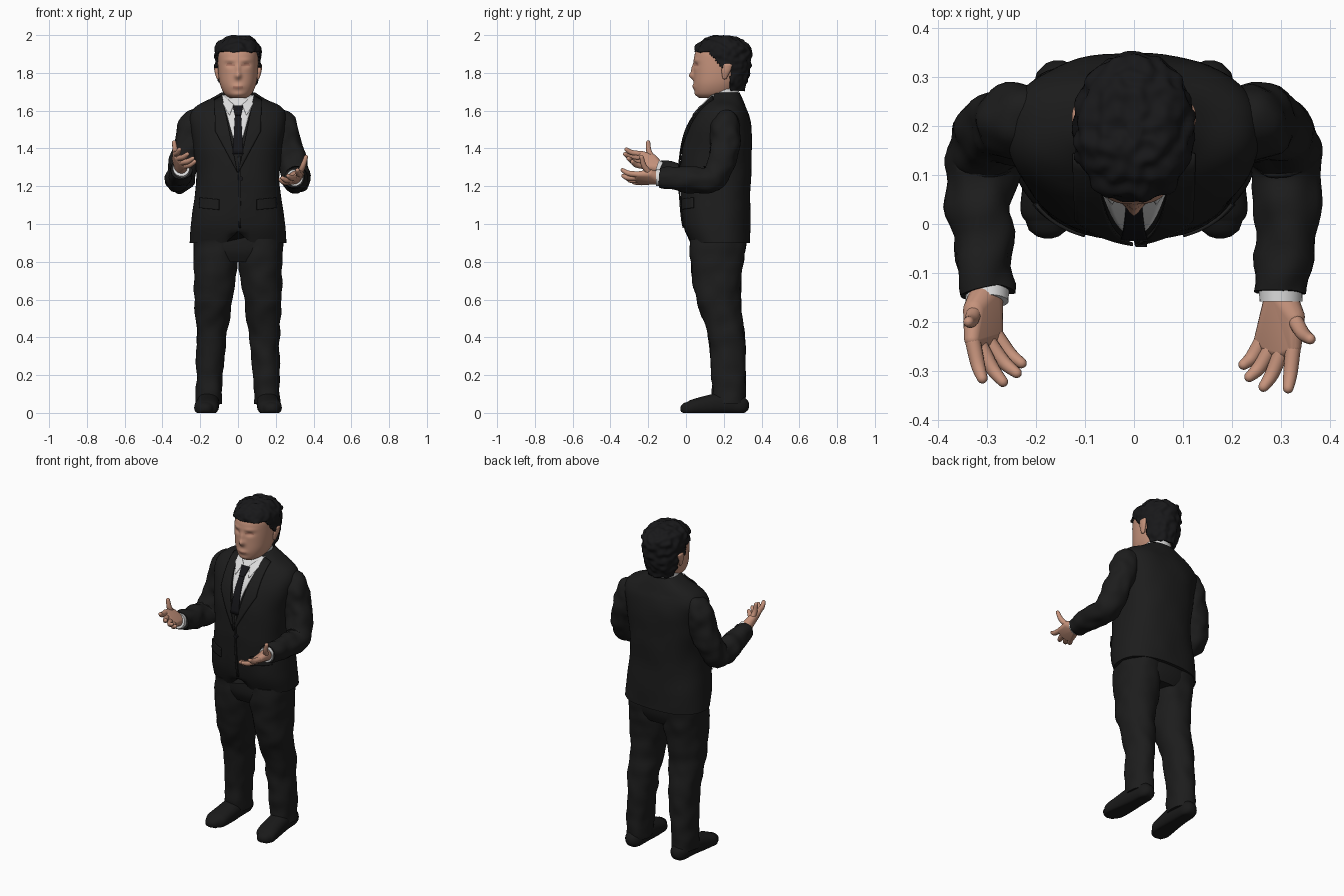
import bpy, bmesh, math
from mathutils import Vector, noise

if "Cube" in bpy.data.objects:
    bpy.data.objects.remove(bpy.data.objects["Cube"])


def material(name, rgb):
    m = bpy.data.materials.new(name)
    m.use_nodes = True
    m.diffuse_color = (*rgb, 1)
    bsdf = m.node_tree.nodes["Principled BSDF"]
    bsdf.inputs["Base Color"].default_value = (*rgb, 1)
    bsdf.inputs["Roughness"].default_value = 0.8
    return m


SUIT = material("black suit", (0.012, 0.012, 0.012))
TIE = material("black tie", (0.008, 0.008, 0.010))
HAIR = material("black hair", (0.009, 0.009, 0.010))
SHOE = material("black leather", (0.010, 0.010, 0.010))
SHIRT = material("white shirt", (0.72, 0.72, 0.72))
SKIN = material("skin", (0.56, 0.29, 0.20))
BLUSH = material("darker skin", (0.44, 0.20, 0.14))


def finish(name, bm, mat, angle=50):
    bmesh.ops.recalc_face_normals(bm, faces=bm.faces)
    me = bpy.data.meshes.new(name)
    bm.to_mesh(me)
    bm.free()
    me.materials.append(mat)
    ob = bpy.data.objects.new(name, me)
    bpy.context.collection.objects.link(ob)
    bpy.ops.object.select_all(action='DESELECT')
    ob.select_set(True)
    bpy.context.view_layer.objects.active = ob
    bpy.ops.object.shade_smooth_by_angle(angle=math.radians(angle))
    return ob


def smooth_rings(rings, steps):
    """Catmull-Rom interpolation through (x, y, z, a, b) rings."""
    out = []
    for i in range(len(rings) - 1):
        p0, p1 = rings[max(i - 1, 0)], rings[i]
        p2, p3 = rings[i + 1], rings[min(i + 2, len(rings) - 1)]
        for s in range(steps):
            t = s / steps
            out.append([0.5 * (2 * b + (c - a) * t + (2 * a - 5 * b + 4 * c - d) * t * t
                               + (3 * b - a - 3 * c + d) * t ** 3)
                        for a, b, c, d in zip(p0, p1, p2, p3)])
    return out + [list(rings[-1])]


def tube(name, rings, mat, axis=None, p=2, n=24, steps=5, rounded=False):
    """Skin cross-sections along a path; axis fixes the ring planes."""
    path = smooth_rings(rings, steps)
    pts = [Vector(r[:3]) for r in path]
    u = Vector((1, 0, 0))
    frames = []
    for i, r in enumerate(path):
        t = Vector(axis) if axis else (pts[min(i + 1, len(pts) - 1)] - pts[max(i - 1, 0)]).normalized()
        u = (u - t * u.dot(t) / t.length_squared).normalized()
        frames.append((pts[i], u.copy(), t.cross(u), t, r[3], r[4]))
    if rounded:
        for end, sign in ((0, -1), (-1, 1)):
            c, eu, ev, t, a, b = frames[end]
            for deg in (30, 60, 80):
                k, h = math.cos(math.radians(deg)), math.sin(math.radians(deg))
                f = (c + t * sign * h * min(a, b), eu, ev, t, a * k, b * k)
                frames.insert(0, f) if sign < 0 else frames.append(f)
    bm = bmesh.new()
    loops = []
    for c, eu, ev, t, a, b in frames:
        loop = []
        for k in range(n):
            ang = 2 * math.pi * k / n
            cs, sn = math.cos(ang), math.sin(ang)
            loop.append(bm.verts.new(c + eu * a * math.copysign(abs(cs) ** (2 / p), cs)
                                     + ev * b * math.copysign(abs(sn) ** (2 / p), sn)))
        loops.append(loop)
    for l0, l1 in zip(loops, loops[1:]):
        for k in range(n):
            bm.faces.new((l0[k], l0[(k + 1) % n], l1[(k + 1) % n], l1[k]))
    bm.faces.new(loops[0])
    bm.faces.new(loops[-1])
    return finish(name, bm, mat)


def wrinkle(ob, amount, scale):
    moves = [v.normal * noise.noise(v.co * scale) * amount for v in ob.data.vertices]
    for v, m in zip(ob.data.vertices, moves):
        v.co += m


# Jacket body
UP = (0, 0, 1)
P = 2.4
body = [(0, .18, .90, .255, .16), (0, .163, 1.0, .25, .178), (0, .155, 1.15, .228, .185),
        (0, .155, 1.25, .22, .19), (0, .165, 1.4, .235, .184), (0, .177, 1.5, .25, .17),
        (0, .19, 1.57, .255, .145), (0, .2, 1.62, .225, .115), (0, .21, 1.66, .15, .09),
        (0, .21, 1.695, .092, .075)]
jacket = tube("jacket", body, SUIT, UP, P, 64, 6)
wrinkle(jacket, .004, 9)
for v in jacket.data.vertices:  # cutaway at the front hem
    if v.co.z < .96 and v.co.y < .18:
        v.co.z += .06 * max(0, 1 - abs(v.co.x) / .07) * (.96 - v.co.z) / .06
surface = smooth_rings(body, 6)


def front_y(x, z):
    for r0, r1 in zip(surface, surface[1:]):
        if z <= r1[2]:
            break
    t = min(max((z - r0[2]) / (r1[2] - r0[2]), 0), 1)
    _, cy, _, a, b = [q0 + (q1 - q0) * t for q0, q1 in zip(r0, r1)]
    return cy - b * max(0, 1 - min(abs(x) / a, 1) ** P) ** (1 / P)


def plate(name, corners, mat, offset, side=1, n=10):
    """Thin four-cornered patch laid on the jacket front."""
    a, b, c, d = [Vector((x * side, z)) for x, z in corners]
    bm = bmesh.new()
    rows = []
    for i in range(n + 1):
        left, right = a.lerp(d, i / n), b.lerp(c, i / n)
        row = [left.lerp(right, j / n) for j in range(n + 1)]
        rows.append([bm.verts.new((q.x, front_y(q.x, q.y) - offset, q.y)) for q in row])
    for r0, r1 in zip(rows, rows[1:]):
        for j in range(n):
            bm.faces.new((r0[j], r0[j + 1], r1[j + 1], r1[j]))
    ob = finish(name, bm, mat)
    mod = ob.modifiers.new("thickness", 'SOLIDIFY')
    mod.thickness, mod.offset = .007, 0


# Shirt, tie, lapels, flaps and button
plate("shirt_front", [(-.088, 1.68), (.088, 1.68), (.004, 1.38), (-.004, 1.38)], SHIRT, .003)
plate("tie_blade", [(-.016, 1.58), (.016, 1.58), (.028, 1.37), (-.028, 1.37)], TIE, .008)
plate("tie_knot", [(-.027, 1.625), (.027, 1.625), (.016, 1.575), (-.016, 1.575)], TIE, .012)
plate("front_edge", [(.0, 1.36), (.012, 1.36), (.016, .98), (.004, .98)], SUIT, .004)
for side, word in ((1, "left"), (-1, "right")):
    plate(word + "_shirt_collar", [(.022, 1.63), (.085, 1.685), (.078, 1.63), (.045, 1.575)], SHIRT, .008, side)
    plate(word + "_lapel", [(.084, 1.68), (.125, 1.66), (.12, 1.49), (.002, 1.27)], SUIT, .008, side)
    plate(word + "_pocket_flap", [(.1, 1.13), (.2, 1.14), (.205, 1.085), (.1, 1.075)], SUIT, .006, side)
tube("jacket_button", [(.015, front_y(0, 1.24) - .012, 1.24, .012, .012),
                       (.015, front_y(0, 1.24), 1.24, .012, .012)], TIE, (0, 1, 0), n=16, steps=1)
tube("collar_band", [(0, .2, 1.62, .088, .085), (0, .2, 1.67, .084, .083), (0, .2, 1.712, .078, .08)],
     SHIRT, (0, -.15, 1), n=40)

# Neck and head
tube("neck", [(0, .2, 1.6, .07, .07), (0, .195, 1.7, .07, .075), (0, .19, 1.78, .07, .08)], SKIN, UP)
head = tube("head", [(0, .14, 1.668, .045, .07), (0, .15, 1.69, .073, .1), (0, .162, 1.735, .094, .12),
                     (0, .175, 1.79, .104, .134), (0, .185, 1.86, .108, .144), (0, .19, 1.91, .107, .14),
                     (0, .195, 1.95, .09, .115), (0, .2, 1.98, .05, .07)], SKIN, UP, 2.2, 96, 9)
# Face relief: x, z, width, height, push along y
features = [(0, 1.785, .016, .018, -.024), (0, 1.82, .011, .025, -.012),
            (0, 1.727, .03, .014, -.009), (0, 1.685, .03, .014, -.005),
            (.042, 1.842, .022, .012, .010), (-.042, 1.842, .022, .012, .010),
            (.045, 1.868, .03, .01, -.004), (-.045, 1.868, .03, .01, -.004)]
for v in head.data.vertices:
    if v.co.y < .15:
        x, z = v.co.x, v.co.z
        v.co.y += sum(d * math.exp(-((x - fx) / w) ** 2 - ((z - fz) / h) ** 2) for fx, fz, w, h, d in features)
head.data.materials.append(BLUSH)
for f in head.data.polygons:
    c = f.center
    lips = (c.x / .03) ** 2 + ((c.z - 1.724) / .008) ** 2 < 1
    eyes = ((abs(c.x) - .042) / .022) ** 2 + ((c.z - 1.843) / .008) ** 2 < 1
    f.material_index = int(c.y < .12 and (lips or eyes))

# Hair: a textured cap trimmed along the hairline
hair = tube("hair", [(0, .22, 1.70, .082, .085), (0, .207, 1.76, .106, .12), (0, .2, 1.82, .117, .14),
                     (0, .195, 1.88, .122, .149), (0, .195, 1.93, .12, .149), (0, .195, 1.97, .093, .112),
                     (0, .195, 1.99, .055, .066), (0, .195, 1.997, .015, .02)], HAIR, UP, 2.1, 96, 8)
wrinkle(hair, .012, 34)


def hairline(y):
    if y < .12:
        return 1.912
    if y < .19:
        return 1.912 - (y - .12) * 1.2
    return 1.828 if y < .235 else 1.705


bm = bmesh.new()
bm.from_mesh(hair.data)
bmesh.ops.delete(bm, geom=[f for f in bm.faces if f.calc_center_median().z < hairline(f.calc_center_median().y)],
                 context='FACES')
bm.to_mesh(hair.data)
bm.free()
mod = hair.modifiers.new("thickness", 'SOLIDIFY')
mod.thickness, mod.offset = .02, -1

# Trousers seat
hips = [(0, .17, .80, .2, .12), (0, .17, .86, .228, .145), (0, .175, .95, .23, .15)]
tube("trouser_seat", hips, SUIT, UP, 2.3, 48)

for s, word in ((1, "left"), (-1, "right")):
    # Ear
    tube(word + "_ear", [(s * .106, .205, 1.775, .009, .012), (s * .113, .212, 1.81, .012, .024),
                         (s * .116, .218, 1.84, .011, .026)], SKIN, UP, rounded=True)
    # Leg
    leg = tube(word + "_trouser_leg", [(s * x, y, z, a, b) for x, y, z, a, b in (
        (.155, .228, .05, .068, .086), (.15, .226, .2, .07, .09), (.14, .215, .4, .079, .096),
        (.13, .172, .6, .1, .116), (.118, .165, .78, .116, .138), (.118, .17, .92, .116, .148))],
        SUIT, UP, 2.2, 40, 9)
    wrinkle(leg, .01, 13)
    # Shoe with a flat sole
    shoe = tube(word + "_shoe", [(s * x, y, z, a, b) for x, y, z, a, b in (
        (.155, .285, .04, .05, .05), (.157, .2, .05, .058, .06), (.163, .1, .038, .062, .052),
        (.17, .03, .028, .062, .042), (.176, .005, .022, .045, .035))], SHOE, (0, -1, 0), 2.3, 32, rounded=True)
    for v in shoe.data.vertices:
        v.co.z = max(v.co.z, 0)
    # Sleeve and cuff; the right forearm is raised slightly more
    lift = 0 if s > 0 else .04
    end = Vector((s * .3, -.14, 1.245 + lift))
    sleeve = tube(word + "_sleeve", [(s * x, y, z, r, r) for x, y, z, r in (
        (.19, .21, 1.545, .07), (.235, .21, 1.52, .078), (.255, .205, 1.44, .078), (.285, .19, 1.34, .077),
        (.308, .135, 1.24, .073), (.313, .02, 1.235 + lift / 3, .067))] + [(*end, .053, .053)],
        SUIT, n=32, steps=8)
    wrinkle(sleeve, .014, 16)
    tube(word + "_cuff", [(end.x, end.y + .04, end.z - lift / 4, .045, .045),
                          (end.x, end.y - .018, end.z + lift / 4, .044, .044)], SHIRT, steps=2)

# Hands: palm hull with fingers and thumb
HANDS = {
    "left": ((.30, -.15, 1.245), (.325, -.19, 1.265), (.36, -.235, 1.355),
             [(.325, -.25, 1.262), (.302, -.258, 1.246), (.28, -.252, 1.232), (.262, -.237, 1.222)],
             [(.315, -.335, 1.285), (.265, -.332, 1.255), (.236, -.312, 1.243), (.224, -.287, 1.235)]),
    "right": ((-.302, -.145, 1.295), (-.325, -.175, 1.345), (-.338, -.2, 1.432),
              [(-.33, -.235, 1.37), (-.317, -.242, 1.347), (-.3, -.236, 1.325), (-.285, -.222, 1.306)],
              [(-.31, -.315, 1.395), (-.268, -.322, 1.37), (-.24, -.304, 1.347), (-.23, -.284, 1.33)])}
for word, (wrist, base, thumb, knuckles, tips) in HANDS.items():
    bm = bmesh.new()
    for c, r in [(wrist, .034), (base, .024)] + [(k, .017) for k in knuckles]:
        ball = bmesh.ops.create_icosphere(bm, subdivisions=3, radius=r)
        bmesh.ops.translate(bm, verts=ball["verts"], vec=c)
    hull = bmesh.ops.convex_hull(bm, input=bm.verts[:])
    bmesh.ops.delete(bm, geom=list({g for g in hull["geom_interior"] + hull["geom_unused"]
                                    if isinstance(g, bmesh.types.BMVert)}), context='VERTS')
    finish(word + "_palm", bm, SKIN, 60)
    fingers = list(zip(("index", "middle", "ring", "little"), knuckles, tips)) + [("thumb", base, thumb)]
    for part, k, t in fingers:
        mid = Vector(k).lerp(Vector(t), .55) + Vector((0, -.008, -.006))
        tube(f"{word}_{part}_finger", [(*k, .016, .016), (*mid, .0145, .0145), (*t, .011, .011)],
             SKIN, n=14, steps=4, rounded=True)
